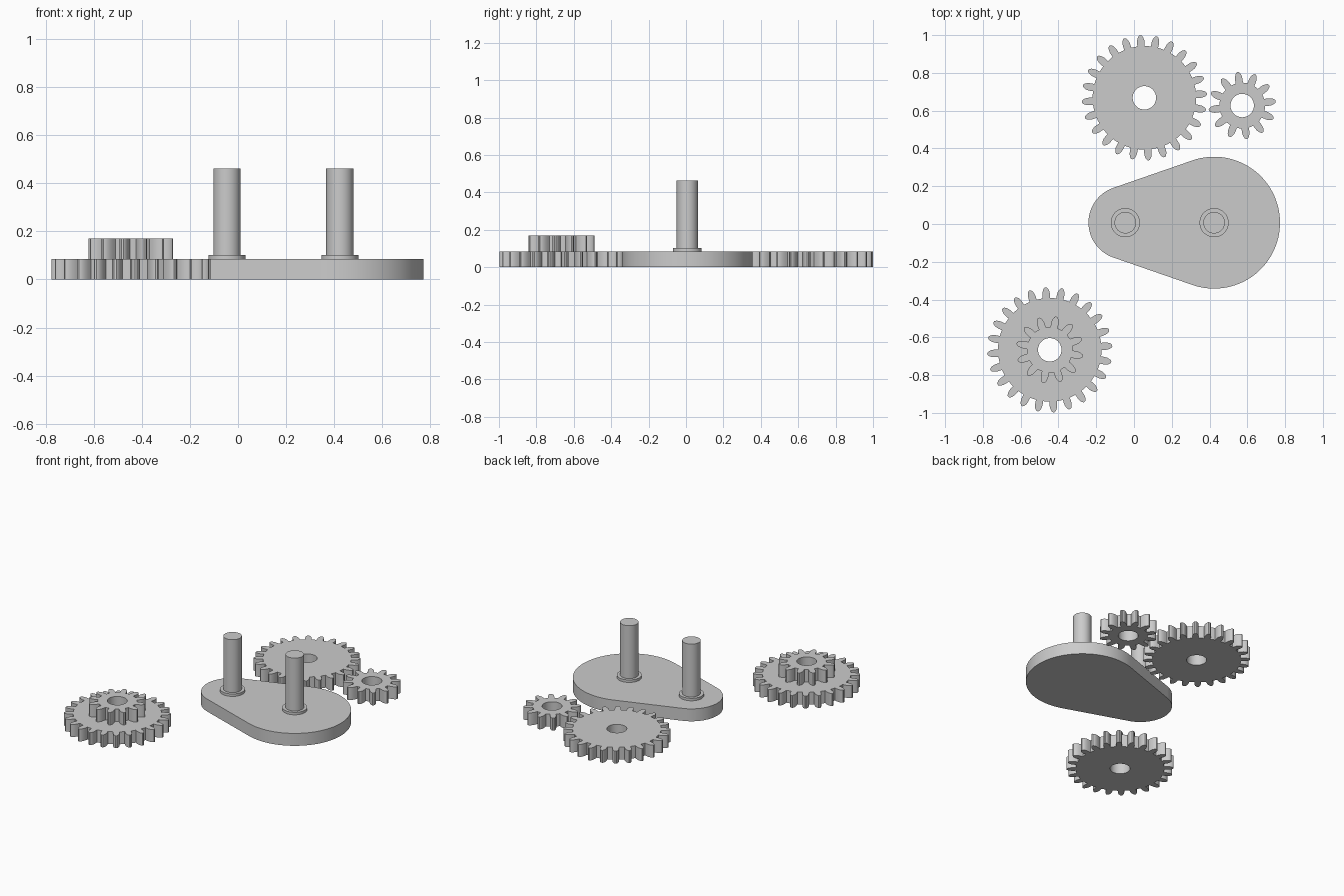
import bpy, bmesh, math
from math import sin, cos, pi, radians

if "Cube" in bpy.data.objects:
    bpy.data.objects.remove(bpy.data.objects["Cube"], do_unlink=True)

# One plain grey for every part
GREY = (0.6, 0.6, 0.6, 1.0)
grey = bpy.data.materials.new("plain grey")
grey.use_nodes = True
grey.diffuse_color = GREY
grey.node_tree.nodes["Principled BSDF"].inputs["Base Color"].default_value = GREY

MODULE = 0.0255      # tooth size shared by all gears
THICK = 0.085        # thickness of plate and gears
BORE = 0.062         # hole through each gear
PIN_Y = 0.007
PINS = {"right": -0.046, "left": 0.424}


def finish(name, bm, location):
    bmesh.ops.recalc_face_normals(bm, faces=bm.faces)
    mesh = bpy.data.meshes.new(name)
    bm.to_mesh(mesh)
    bm.free()
    mesh.materials.append(grey)
    obj = bpy.data.objects.new(name, mesh)
    bpy.context.collection.objects.link(obj)
    obj.location = location
    bpy.ops.object.select_all(action='DESELECT')
    obj.select_set(True)
    bpy.context.view_layer.objects.active = obj
    bpy.ops.object.shade_smooth_by_angle(angle=radians(30))
    return obj


def gear(name, teeth, phase, location):
    """Spur gear with a bore, its bottom at the given location."""
    pitch = MODULE * teeth / 2
    # Half tooth: height above pitch circle and half width, in modules
    flank = [(-1.25, 0.76), (-0.6, 0.78), (0, 0.74), (0.5, 0.58), (0.85, 0.36), (1, 0.17)]
    tooth = [(h, -w) for h, w in flank] + [(h, w) for h, w in reversed(flank)]
    tooth.append((-1.25, pi / 2))    # middle of the gap
    outline = []
    for t in range(teeth):
        for h, w in tooth:
            r = pitch + h * MODULE
            base = pitch if w == pi / 2 else r
            outline.append((r, radians(phase) + t * 2 * pi / teeth + w * MODULE / base))

    bm = bmesh.new()
    rings = []
    for bore, z in ((False, 0), (False, THICK), (True, THICK), (True, 0)):
        rings.append([bm.verts.new(((BORE if bore else r) * cos(a),
                                    (BORE if bore else r) * sin(a), z)) for r, a in outline])
    n = len(outline)
    for k in range(4):
        lower, upper = rings[k], rings[(k + 1) % 4]
        for i in range(n):
            j = (i + 1) % n
            bm.faces.new((lower[i], lower[j], upper[j], upper[i]))
    return finish(name, bm, location)


def prism(name, points, height, location):
    """Straight extrusion of a closed outline."""
    bm = bmesh.new()
    face = bm.faces.new([bm.verts.new((x, y, 0)) for x, y in points])
    top = bmesh.ops.extrude_face_region(bm, geom=[face])["geom"]
    bmesh.ops.translate(bm, vec=(0, 0, height),
                        verts=[v for v in top if isinstance(v, bmesh.types.BMVert)])
    return finish(name, bm, location)


def arc(cx, cy, r, start, end, steps):
    return [(cx + r * cos(start + (end - start) * i / steps),
             cy + r * sin(start + (end - start) * i / steps)) for i in range(steps + 1)]


# Teardrop base plate: two round ends joined by tangent sides
big_r, small_r = 0.349, 0.195
tangent = math.acos((small_r - big_r) / (PINS["left"] - PINS["right"]))
plate = arc(PINS["left"], PIN_Y, big_r, -tangent, tangent, 64)
plate += arc(PINS["right"], PIN_Y, small_r, tangent, 2 * pi - tangent, 40)
prism("base_plate", plate, THICK, (0, 0, 0))

# Axle pins, each standing on a low collar
for side, x in PINS.items():
    for part, r, h in (("collar", 0.077, 0.017), ("axle_pin", 0.057, 0.378)):
        prism(f"{side}_{part}", arc(0, 0, r, 0, 2 * pi, 64)[:-1], h, (x, PIN_Y, THICK))

# Loose gears behind the plate
gear("large_gear", 24, 3.7, (0.055, 0.668, 0))
gear("small_gear", 12, 7.5, (0.573, 0.627, 0))

# Double gear in front of the plate
gear("double_gear_lower", 24, 3.7, (-0.446, -0.666, 0))
gear("double_gear_upper", 12, 19, (-0.446, -0.666, THICK))
